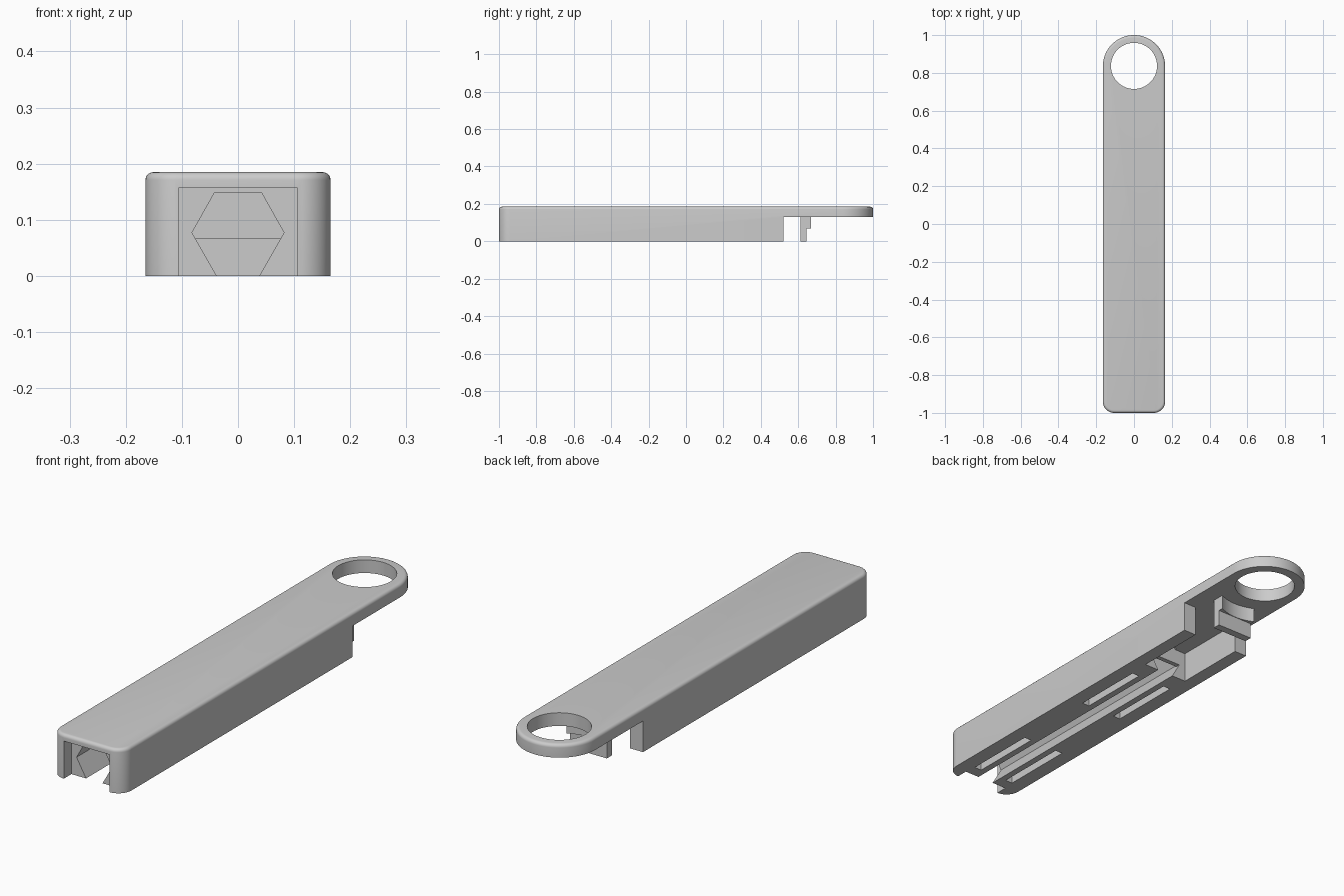
import bpy, bmesh, math

if "Cube" in bpy.data.objects:
    bpy.data.objects.remove(bpy.data.objects["Cube"])

grey = bpy.data.materials.new("plain_grey")
grey.use_nodes = True
colour = (0.6, 0.6, 0.6, 1)
grey.diffuse_color = colour
grey.node_tree.nodes["Principled BSDF"].inputs["Base Color"].default_value = colour

HALF_W, TOP, UNDER, INNER = 0.165, 0.185, 0.13, 0.106
RING_Y, HOLE_R = 0.837, 0.122
STEP_Y, POCKET_Y = 0.52, 0.2


def arc(cx, cy, r, a0, a1, n):
    """Points on a circular arc, angles in degrees."""
    angles = [math.radians(a0 + (a1 - a0) * i / n) for i in range(n + 1)]
    return [(cx + r * math.cos(a), cy + r * math.sin(a)) for a in angles]


def prism(name, points, start, end, axis="z", fillet=0):
    """Extrude a closed profile along z (points are x, y) or y (points are x, z)."""
    bm = bmesh.new()
    place = (lambda p, d: (p[0], p[1], d)) if axis == "z" else (lambda p, d: (p[0], d, p[1]))
    base = bm.faces.new([bm.verts.new(place(p, start)) for p in points])
    new = bmesh.ops.extrude_face_region(bm, geom=[base])["geom"]
    for v in new:
        if isinstance(v, bmesh.types.BMVert):
            v.co["xyz".index(axis)] = end
    bmesh.ops.recalc_face_normals(bm, faces=bm.faces)
    if fillet:
        rim = [e for e in bm.edges if all(abs(v.co.z - end) < 1e-5 for v in e.verts)]
        bmesh.ops.bevel(bm, geom=rim, offset=fillet, segments=5, profile=0.5, affect="EDGES")
    mesh = bpy.data.meshes.new(name)
    bm.to_mesh(mesh)
    bm.free()
    mesh.materials.append(grey)
    obj = bpy.data.objects.new(name, mesh)
    bpy.context.collection.objects.link(obj)
    return obj


def box(name, x0, x1, y0, y1, z0, z1):
    return prism(name, [(x0, y0), (x1, y0), (x1, y1), (x0, y1)], z0, z1)


def smooth(obj):
    bpy.ops.object.select_all(action="DESELECT")
    obj.select_set(True)
    bpy.context.view_layer.objects.active = obj
    bpy.ops.object.shade_smooth_by_angle(angle=math.radians(30))


# Handle body: rounded front corners, semicircular ring end, filleted top
corner = 0.06
outline = (arc(0, 1 - HALF_W, HALF_W, 0, 180, 48)
           + arc(corner - HALF_W, corner - 1, corner, 180, 270, 10)
           + arc(HALF_W - corner, corner - 1, corner, 270, 360, 10))
body = prism("handle_body", outline, 0, TOP, fillet=0.014)

# Cutters: thin rear, rear pocket, front recess, ring hole, hexagonal channel
hexagon = [(-0.038, 0), (-0.082, 0.077), (-0.042, 0.148),
           (0.042, 0.148), (0.082, 0.077), (0.038, 0), (0.032, -0.01), (-0.032, -0.01)]
cutters = [
    box("rear_step_cutter", -0.3, 0.3, STEP_Y, 1.2, -0.1, UNDER),
    box("pocket_cutter", -INNER, INNER, POCKET_Y, STEP_Y + 0.05, -0.1, UNDER),
    box("front_recess_cutter", -INNER, INNER, -1.1, -0.95, -0.1, 0.157),
    prism("ring_hole_cutter", arc(0, RING_Y, HOLE_R, 0, 360, 64)[:-1], -0.1, 0.3),
    prism("hex_channel_cutter", hexagon, -1.05, POCKET_Y + 0.01, axis="y"),
]

# Four shallow slots in the underside
for side in (-1, 1):
    for y in (-0.9, -0.21):
        x0, x1 = sorted((side * 0.066, side * 0.1))
        cutters.append(box("underside_slot_cutter", x0, x1, y, y + 0.32, -0.1, 0.035))

bpy.context.view_layer.objects.active = body
for cutter in cutters:
    mod = body.modifiers.new("cut", "BOOLEAN")
    mod.operation, mod.solver, mod.object = "DIFFERENCE", "EXACT", cutter
    bpy.ops.object.modifier_apply(modifier=mod.name)
    bpy.data.objects.remove(cutter)
smooth(body)

# Wall closing the upper part of the channel at the pocket
stop = [(-0.076, 0.066), (-0.082, 0.077), (-0.042, 0.148),
        (0.042, 0.148), (0.082, 0.077), (0.076, 0.066)]
prism("channel_stop", stop, POCKET_Y - 0.02, POCKET_Y, axis="y")

# Clip below the ring: curved upper block and a straight lower bar
clip_w, clip_y, clip_r = 0.085, 0.612, 0.19
spread = math.degrees(math.asin(clip_w / clip_r))
curve = arc(0, RING_Y, clip_r, 270 + spread, 270 - spread, 16)
clip = prism("clip_block", [(-clip_w, clip_y), (clip_w, clip_y)] + curve, 0.068, UNDER + 0.005)
smooth(clip)
box("clip_bar", -clip_w, clip_w, clip_y, 0.645, 0, 0.068)
